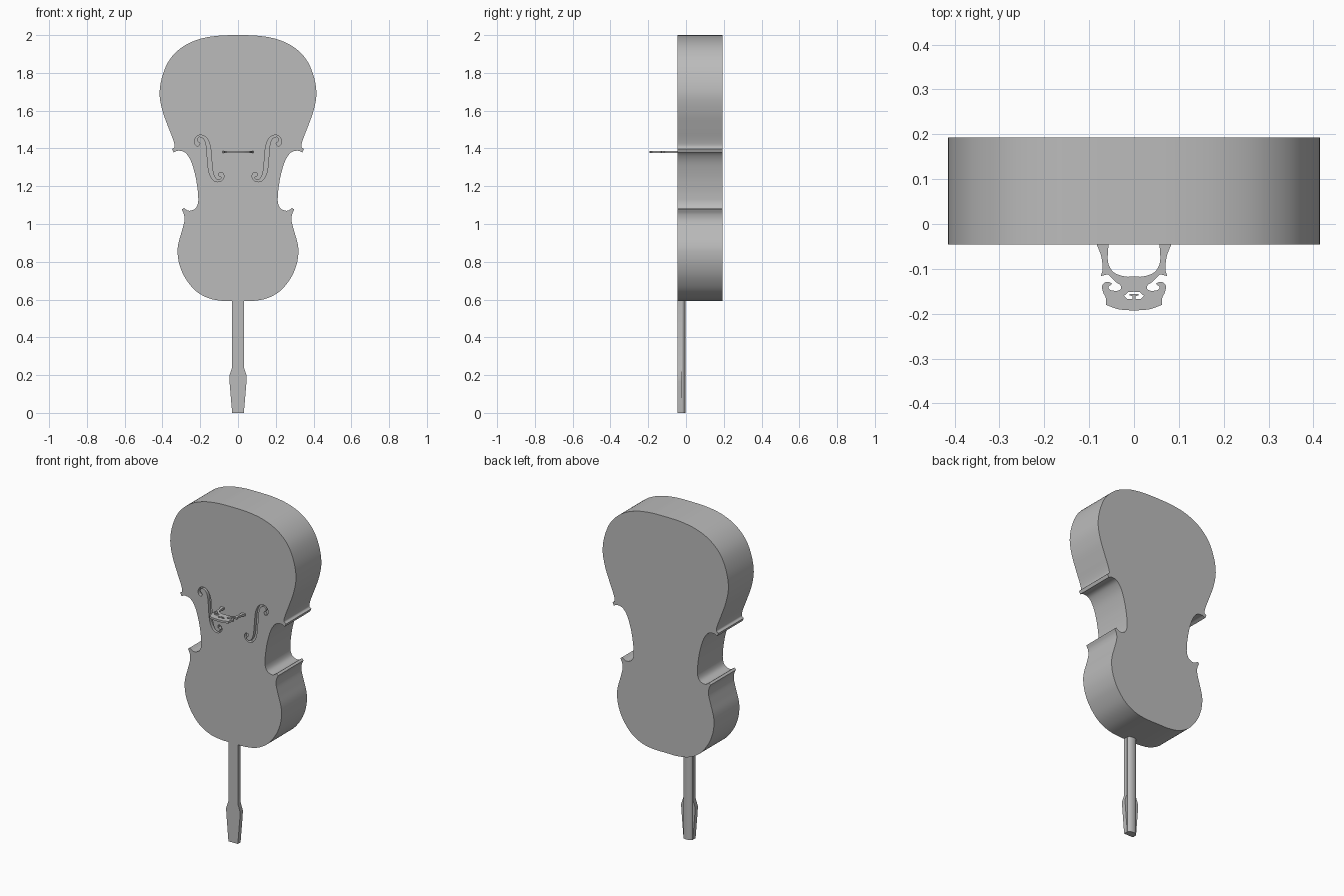
import bpy, math
from mathutils import Vector

cube = bpy.data.objects.get("Cube")
if cube:
    bpy.data.objects.remove(cube, do_unlink=True)

grey = bpy.data.materials.new("plain_grey")
grey.use_nodes = True
COLOUR = (0.5, 0.5, 0.5, 1)
grey.diffuse_color = COLOUR
grey.node_tree.nodes["Principled BSDF"].inputs["Base Color"].default_value = COLOUR


def smooth(points, steps=6):
    """Catmull-Rom curve through the points."""
    p = [Vector(q) for q in points]
    p = [2 * p[0] - p[1]] + p + [2 * p[-1] - p[-2]]
    out = []
    for a, b, c, d in zip(p, p[1:], p[2:], p[3:]):
        for i in range(steps):
            t = i / steps
            out.append(0.5 * (2 * b + (c - a) * t + (2 * a - 5 * b + 4 * c - d) * t * t
                              + (3 * b - a - 3 * c + d) * t ** 3))
    return out + [p[-2]]


def mirrored(half):
    """Close a right-hand half outline that starts and ends on the centre line."""
    return list(half) + [(-q[0], q[1]) for q in reversed(half) if abs(q[0]) > 1e-4]


def slab(name, outlines, low, high, upright=True):
    """Solid from flat outlines, inner ones being holes, between two depths."""
    curve = bpy.data.curves.new(name, "CURVE")
    curve.dimensions = "2D"
    curve.fill_mode = "BOTH"
    curve.extrude = (high - low) / 2
    for outline in outlines:
        spline = curve.splines.new("POLY")
        spline.points.add(len(outline) - 1)
        for point, q in zip(spline.points, outline):
            point.co = (q[0], q[1], 0, 1)
        spline.use_cyclic_u = True
    obj = bpy.data.objects.new(name, curve)
    bpy.context.collection.objects.link(obj)
    middle = (low + high) / 2
    obj.location = (0, middle, 0) if upright else (0, 0, middle)
    if upright:
        obj.rotation_euler.x = math.pi / 2
    bpy.ops.object.select_all(action="DESELECT")
    obj.select_set(True)
    bpy.context.view_layer.objects.active = obj
    bpy.ops.object.convert(target="MESH")
    obj = bpy.context.object
    bpy.ops.object.mode_set(mode="EDIT")
    bpy.ops.mesh.select_all(action="SELECT")
    bpy.ops.mesh.remove_doubles(threshold=0.00005)
    bpy.ops.mesh.normals_make_consistent(inside=False)
    bpy.ops.object.mode_set(mode="OBJECT")
    bpy.ops.object.shade_smooth_by_angle(angle=math.radians(30))
    obj.data.materials.clear()
    obj.data.materials.append(grey)
    return obj


# Body outline: wide bout, waist and narrow bout meet at sharp corners
wide_bout = smooth([(0, 2), (.1, 1.997), (.2, 1.98), (.29, 1.94), (.36, 1.873),
                    (.4, 1.785), (.415, 1.69), (.4, 1.6), (.37, 1.515), (.343, 1.445),
                    (.336, 1.41), (.349, 1.397)])
waist = smooth([(.341, 1.379), (.315, 1.388), (.28, 1.378), (.25, 1.335), (.228, 1.265),
                (.216, 1.2), (.211, 1.15), (.212, 1.11), (.227, 1.081), (.26, 1.07),
                (.287, 1.085)])
narrow_bout = smooth([(.298, 1.076), (.286, 1.05), (.284, 1.015), (.298, .96), (.315, .9),
                      (.32, .85), (.31, .785), (.28, .715), (.225, .647), (.155, .607),
                      (.08, .593), (0, .592)])
body = mirrored(wide_bout + waist + narrow_bout)

# Sound hole: a curling stroke of varying width (x, z, half width)
stroke = smooth([(.206, 1.42, .009), (.218, 1.427, .011), (.224, 1.446, .006),
                 (.206, 1.466, .004), (.175, 1.455, .007), (.157, 1.41, .010),
                 (.15, 1.33, .011), (.142, 1.27, .010), (.122, 1.234, .007),
                 (.095, 1.23, .004), (.081, 1.247, .006), (.088, 1.262, .011),
                 (.1, 1.262, .008)], 5)
left_side, right_side = [], []
for i, q in enumerate(stroke):
    along = stroke[min(i + 1, len(stroke) - 1)] - stroke[max(i - 1, 0)]
    side = Vector((-along.y, along.x)).normalized() * q.z
    left_side.append(q.xy + side)
    right_side.append(q.xy - side)
sound_hole = left_side + right_side[::-1]
other_hole = [(-q[0], q[1]) for q in sound_hole]

FRONT, BACK, PLATE = -.046, .193, .02
slab("body_front_plate", [body, sound_hole, other_hole], FRONT, FRONT + PLATE)
slab("body", [body], FRONT + PLATE, BACK)

# Neck: flat flared front and rounded back
slab("neck_front", [mirrored([(0, .6), (.031, .6), (.031, .24), (.046, .195),
                              (.045, .165), (.031, 0), (0, 0)])], FRONT, -.02)
arc = [(.03 * math.cos(a), -.021 + .018 * math.sin(a))
       for a in (math.pi * i / 16 for i in range(17))]
slab("neck_back", [arc], 0, .6, upright=False)

# Bridge: legs, arch, side curls and a pierced centre
arch = smooth([(0, -.117), (.02, -.117), (.045, -.108), (.058, -.085), (.057, -.046)], 4)
leg = smooth([(.083, -.046), (.073, -.072), (.07, -.1), (.074, -.116)], 4)
curl = smooth([(.058, -.112), (.042, -.128), (.031, -.136), (.029, -.144), (.038, -.149),
               (.053, -.147), (.057, -.14), (.049, -.133), (.062, -.129), (.071, -.138),
               (.069, -.152), (.063, -.165), (.063, -.18)], 4)
crown = smooth([(.063, -.18), (.035, -.19), (0, -.193)], 4)
bridge = mirrored(arch + leg + curl[:-1] + crown)
piercing = mirrored([(0, -.151), (.013, -.152), (.022, -.16), (.015, -.167), (.003, -.167),
                     (.003, -.161), (.01, -.159), (.01, -.156), (0, -.156)])
slab("bridge", [bridge, piercing], 1.375, 1.387, upright=False)
